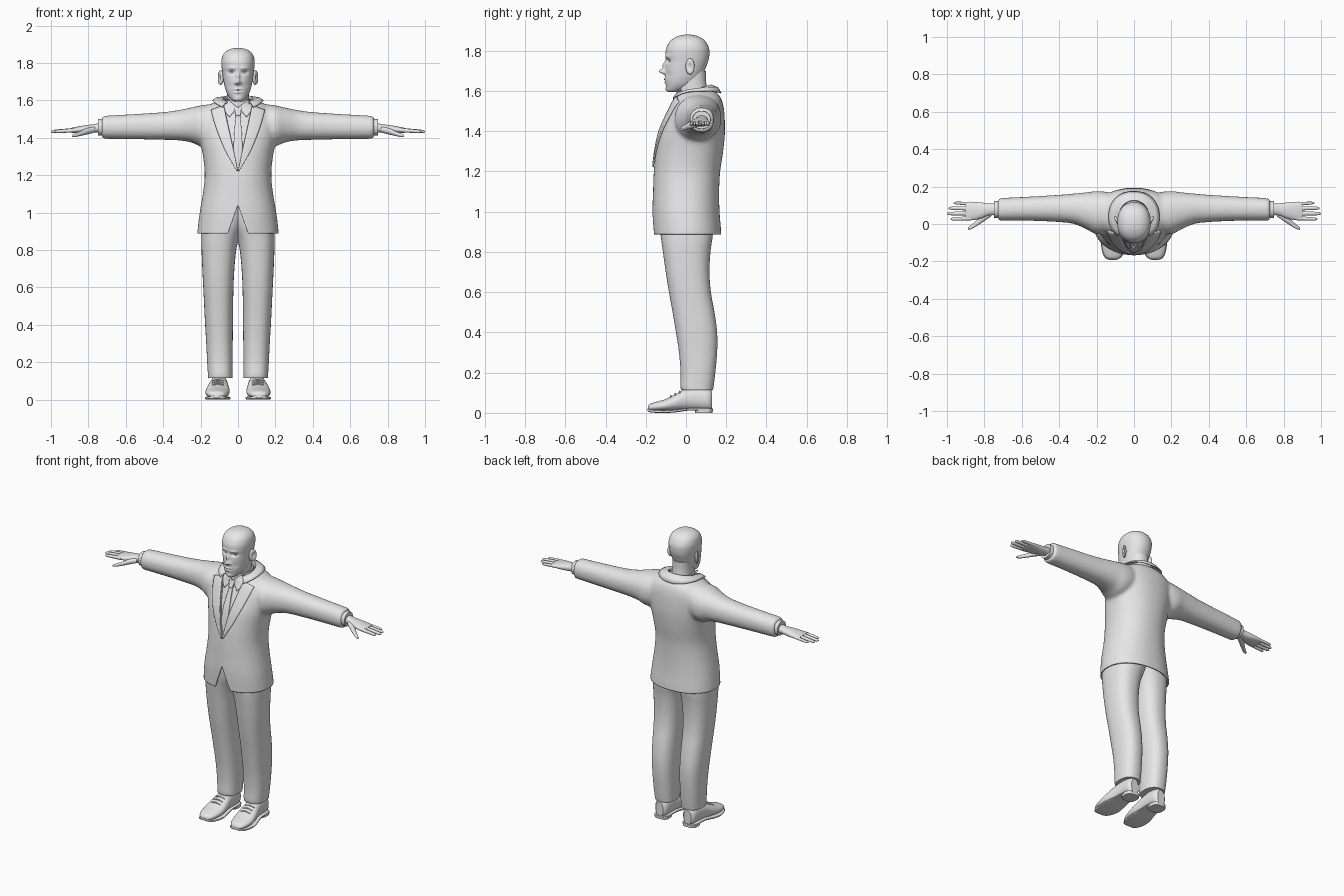
import bpy, bmesh, math
from mathutils import Vector
from mathutils.bvhtree import BVHTree

grey = bpy.data.materials.new("plain_grey")
grey.diffuse_color = (0.8, 0.8, 0.8, 1)
ORDER = {'x': (2, 0, 1), 'y': (0, 2, 1), 'z': (0, 1, 2)}


def finish(name, bm, mirror=False, solid=0, angle=40):
    """Turn a bmesh into a smooth shaded object, optionally mirrored or thickened."""
    me = bpy.data.meshes.new(name)
    bm.to_mesh(me)
    bm.free()
    me.materials.append(grey)
    for p in me.polygons:
        p.use_smooth = True
    me.set_sharp_from_angle(angle=math.radians(angle))
    ob = bpy.data.objects.new(name, me)
    bpy.context.collection.objects.link(ob)
    if solid:
        m = ob.modifiers.new("thickness", 'SOLIDIFY')
        m.thickness, m.offset = solid, -1
    if mirror:
        ob.modifiers.new("mirror", 'MIRROR').use_mirror_merge = False
    return ob


def smooth_path(pts, k):
    """Catmull-Rom interpolation through tuples."""
    out = []
    for i in range(len(pts) - 1):
        p0, p1, p2, p3 = (pts[max(i - 1, 0)], pts[i], pts[i + 1], pts[min(i + 2, len(pts) - 1)])
        for j in range(k):
            t = j / k
            out.append([0.5 * (2 * b + (c - a) * t + (2 * a - 5 * b + 4 * c - d) * t * t
                               + (3 * b - a - 3 * c + d) * t ** 3)
                        for a, b, c, d in zip(p0, p1, p2, p3)])
    return out + [list(pts[-1])]


def loft(bm, axis, secs, n=32, k=4, power=2.2, flip=1):
    """Skin rounded sections (t, a0, a1, b0, b1) placed along an axis."""
    rings = []
    o = ORDER[axis]
    for t, a0, a1, b0, b1 in smooth_path(secs, k):
        ring = []
        for i in range(n):
            w = 2 * math.pi * (i + 0.5) / n
            c, s = math.cos(w), math.sin(w)
            a = (a0 + a1) / 2 + (a1 - a0) / 2 * math.copysign(abs(c) ** (2 / power), c)
            b = (b0 + b1) / 2 + (b1 - b0) / 2 * math.copysign(abs(s) ** (2 / power), s)
            v = (a, b, t)
            ring.append(bm.verts.new((flip * v[o[0]], v[o[1]], v[o[2]])))
        rings.append(ring)
    faces = [bm.faces.new((p[i], p[(i + 1) % n], q[(i + 1) % n], q[i]))
             for p, q in zip(rings, rings[1:]) for i in range(n)]
    faces += [bm.faces.new(rings[0]), bm.faces.new(rings[-1])]
    bmesh.ops.recalc_face_normals(bm, faces=faces)
    return bm


def sym(rows):
    return [(z, -w, w, f, b) for z, w, f, b in rows]


def grid(bm, rows):
    """Quad sheet from rows of points."""
    vs = [[bm.verts.new(p) for p in r] for r in rows]
    for p, q in zip(vs, vs[1:]):
        for i in range(len(p) - 1):
            bm.faces.new((p[i], p[i + 1], q[i + 1], q[i]))
    return bm


def drape(name, tree, left, right, off, solid, mirror=False, m=8):
    """Cloth strip between two (x, z) rails, laid on the front of a surface."""
    rows = []
    for (x0, z0), (x1, z1) in zip(smooth_path(left, 6), smooth_path(right, 6)):
        row = []
        for j in range(m + 1):
            x, z = x0 + (x1 - x0) * j / m, z0 + (z1 - z0) * j / m
            hit = tree.ray_cast(Vector((x, -1, z)), Vector((0, 1, 0)))[0]
            hit = hit or tree.find_nearest(Vector((x, -0.05, z)))[0]
            row.append((x, hit.y - off, z))
        rows.append(row)
    bm = grid(bmesh.new(), rows)
    bm.normal_update()
    if sum(f.normal.y for f in bm.faces) > 0:
        bmesh.ops.reverse_faces(bm, faces=bm.faces)
    return finish(name, bm, mirror, solid)


# Jacket body and sleeves, fused into one skin
torso = [(0.85, 0.218, -0.16, 0.175), (0.9, 0.217, -0.163, 0.175), (1.0, 0.205, -0.167, 0.167),
         (1.1, 0.188, -0.164, 0.165), (1.2, 0.178, -0.16, 0.17), (1.3, 0.187, -0.15, 0.185),
         (1.4, 0.205, -0.13, 0.194), (1.5, 0.215, -0.088, 0.19), (1.55, 0.19, -0.065, 0.18),
         (1.58, 0.145, -0.05, 0.165), (1.6, 0.1, -0.04, 0.14), (1.615, 0.07, -0.03, 0.11)]
sleeve = [(0.05, -0.02, 0.14, 1.39, 1.58), (0.14, -0.045, 0.17, 1.365, 1.58),
          (0.2, -0.055, 0.176, 1.355, 1.573), (0.25, -0.03, 0.17, 1.375, 1.562),
          (0.32, 0.0, 0.163, 1.386, 1.548), (0.4, 0.01, 0.156, 1.389, 1.537),
          (0.55, 0.017, 0.147, 1.392, 1.527), (0.728, 0.018, 0.138, 1.394, 1.517)]
bm = loft(bmesh.new(), 'z', sym(torso), 48)
for side in (1, -1):
    loft(bm, 'x', sleeve, 32, flip=side)
raw = finish("jacket_raw", bm)
mod = raw.modifiers.new("fuse", 'REMESH')
mod.mode, mod.voxel_size = 'VOXEL', 0.01
mod = raw.modifiers.new("relax", 'SMOOTH')
mod.factor, mod.iterations = 0.5, 8
deps = bpy.context.evaluated_depsgraph_get()
skin = bpy.data.meshes.new_from_object(raw.evaluated_get(deps))
bpy.data.objects.remove(raw)
bm = bmesh.new()
bm.from_mesh(skin)
jacket_tree = BVHTree.FromBMesh(bm)

# Cut the hem, neck opening and front notches
bmesh.ops.bisect_plane(bm, geom=bm.verts[:] + bm.edges[:] + bm.faces[:], plane_co=(0, 0, 0.888),
                       plane_no=(0, 0, 1), clear_inner=True)
V_TOP, V_K, N_TOP, N_K = 1.225, 0.215, 1.04, 0.36
for apex, k in ((V_TOP, V_K), (N_TOP, -N_K)):
    for s in (1, -1):
        fs = [f for f in bm.faces if f.calc_center_median().y < 0.03
              and abs(f.calc_center_median().x) < 0.12]
        geom = list({e for f in fs for e in f.edges} | {v for f in fs for v in f.verts}) + fs
        bmesh.ops.bisect_plane(bm, geom=geom, plane_co=(0, 0, apex), plane_no=(s, 0, -k))


def is_open(c):
    if c.z > 1.5 and (c.x / 0.08) ** 2 + ((c.y - 0.04) / 0.085) ** 2 < 1:
        return True
    return c.y < 0.03 and (abs(c.x) < (c.z - V_TOP) * V_K or abs(c.x) < (N_TOP - c.z) * N_K)


bmesh.ops.delete(bm, geom=[f for f in bm.faces if is_open(f.calc_center_median())], context='FACES')
finish("jacket", bm, solid=0.008)

# Lapels and jacket collar
drape("lapel", jacket_tree, [(0.0, 1.222), (0.025, 1.34), (0.052, 1.46), (0.077, 1.575)],
      [(0.006, 1.222), (0.07, 1.335), (0.12, 1.46), (0.145, 1.55)], 0.010, 0.008, True)
rows = []
for i in range(49):
    w = math.radians(38 + 284 * i / 48)
    s, c = math.sin(w), math.cos(w)
    low = jacket_tree.find_nearest(Vector((0.13 * s, 0.045 - 0.128 * c, 1.59 - 0.04 * max(c, 0))))
    outer = low[0] + low[1] * 0.011
    top = Vector((0.084 * s, 0.043 - 0.086 * c, 1.605 - 0.022 * c))
    mid = (outer + top) / 2 + Vector((0.006 * s, -0.006 * c, 0.006))
    inner = Vector((0.076 * s, 0.043 - 0.078 * c, 1.565 - 0.02 * c))
    rows.append((outer, mid, top, inner))
finish("jacket_collar", grid(bmesh.new(), rows), solid=0.006, angle=60)

# Shirt front, collar flaps, neck band and tie
shirt = [(z, w * 0.9, f + 0.014, b - 0.016) for z, w, f, b in torso if 1.05 < z < 1.56]
shirt += [(1.58, 0.085, -0.045, 0.12), (1.6, 0.068, -0.042, 0.11)]
bm = loft(bmesh.new(), 'z', sym(shirt), 48)
shirt_tree = BVHTree.FromBMesh(bm)
finish("shirt", bm)
drape("shirt_collar", shirt_tree, [(0.004, 1.562), (0.03, 1.585), (0.058, 1.605)],
      [(0.046, 1.512), (0.068, 1.54), (0.08, 1.575)], 0.012, 0.006, True)
finish("neck_band", loft(bmesh.new(), 'z', sym([(1.55, 0.07, -0.05, 0.113),
                                              (1.608, 0.067, -0.048, 0.113)]), 40))
drape("tie_knot", shirt_tree, [(-0.02, 1.565), (-0.013, 1.522)],
      [(0.02, 1.565), (0.013, 1.522)], 0.016, 0.012)
drape("tie_blade", shirt_tree, [(-0.011, 1.525), (-0.022, 1.4), (-0.026, 1.2)],
      [(0.011, 1.525), (0.022, 1.4), (0.026, 1.2)], 0.01, 0.006)

# Neck and head
finish("neck", loft(bmesh.new(), 'z', sym([(1.53, 0.064, -0.035, 0.11), (1.6, 0.06, -0.042, 0.106),
                                         (1.65, 0.059, -0.05, 0.1), (1.7, 0.06, -0.05, 0.1)]), 40))
skull = [(1.594, 0.018, -0.085, -0.045), (1.604, 0.036, -0.096, -0.01), (1.63, 0.056, -0.1, 0.04),
         (1.66, 0.068, -0.104, 0.07), (1.69, 0.075, -0.104, 0.088), (1.72, 0.08, -0.102, 0.1),
         (1.75, 0.084, -0.1, 0.111), (1.78, 0.088, -0.102, 0.116), (1.81, 0.089, -0.099, 0.115),
         (1.84, 0.082, -0.085, 0.102), (1.86, 0.067, -0.065, 0.083), (1.874, 0.042, -0.037, 0.055),
         (1.88, 0.012, -0.01, 0.025)]
bm = loft(bmesh.new(), 'z', sym(skull), 128, 8)
# Face relief: x, z, spread x, spread z, push (negative is outward)
relief = [(0, 1.698, 0.011, 0.012, -0.033), (0, 1.728, 0.009, 0.02, -0.017),
          (0.014, 1.692, 0.007, 0.008, -0.010), (0.034, 1.75, 0.017, 0.010, 0.013),
          (0.034, 1.772, 0.022, 0.007, -0.005), (0, 1.659, 0.018, 0.005, -0.007),
          (0, 1.643, 0.016, 0.005, -0.007), (0, 1.651, 0.022, 0.0025, 0.005),
          (0, 1.608, 0.02, 0.012, -0.004), (0.045, 1.68, 0.016, 0.02, 0.004)]
for v in bm.verts:
    if v.co.y < -0.02:
        x, z = abs(v.co.x), v.co.z
        v.co.y += sum(d * math.exp(-((x - a) / p) ** 2 - ((z - b) / q) ** 2)
                      for a, b, p, q, d in relief)
finish("head", bm, angle=80)


def ball(name, centre, size, dent=0):
    bm = bmesh.new()
    bmesh.ops.create_uvsphere(bm, u_segments=24, v_segments=16, radius=1)
    for v in bm.verts:
        r = v.co.y ** 2 + v.co.z ** 2
        if v.co.x > 0:
            v.co.x -= dent * math.exp(-r * 4)
        v.co = Vector(centre) + Vector(a * b for a, b in zip(v.co, size))
        v.co.x += dent * 0.4 * (v.co.y - centre[1])
    return finish(name, bm, True, angle=80)


ball("eye", (0.034, -0.071, 1.75), (0.015, 0.014, 0.008))
ball("ear", (0.093, 0.02, 1.722), (0.014, 0.022, 0.04), 1.1)

# Shirt cuffs and hands
finish("shirt_cuff", loft(bmesh.new(), 'x', [(0.7, 0.03, 0.125, 1.41, 1.503),
                                           (0.748, 0.033, 0.122, 1.412, 1.5)], 32), True)
finish("palm", loft(bmesh.new(), 'x', [(0.72, 0.045, 0.11, 1.43, 1.485), (0.77, 0.046, 0.11, 1.427, 1.473),
                                     (0.81, 0.032, 0.114, 1.423, 1.468), (0.85, 0.022, 0.118, 1.424, 1.461),
                                     (0.885, 0.02, 0.119, 1.426, 1.454), (0.9, 0.026, 0.114, 1.43, 1.45)]), True)
for name, y, tip, r in (("index_finger", 0.031, 0.98, 0.0105), ("middle_finger", 0.057, 1.0, 0.011),
                        ("ring_finger", 0.083, 0.993, 0.0105), ("little_finger", 0.108, 0.965, 0.009)):
    secs = []
    for f, g in ((0, 1.05), (0.35, 1.0), (0.7, 0.9), (0.92, 0.72), (1, 0.25)):
        x, cy, cz = 0.865 + (tip - 0.865) * f, y + (y - 0.07) * 0.12 * f, 1.441 - 0.008 * f
        secs.append((x, cy - r * g, cy + r * g, cz - r * g, cz + r * g))
    finish(name, loft(bmesh.new(), 'x', secs, 14), True)
finish("thumb", loft(bmesh.new(), 'x', [(0.765, 0.04, 0.08, 1.428, 1.46), (0.805, 0.012, 0.06, 1.418, 1.452),
                                      (0.84, -0.011, 0.022, 1.41, 1.436), (0.87, -0.028, -0.004, 1.404, 1.424),
                                      (0.888, -0.031, -0.018, 1.403, 1.415)], 16), True)

# Trousers
finish("trouser_leg", loft(bmesh.new(), 'z', [
    (0.115, 0.03, 0.16, -0.024, 0.134), (0.135, 0.03, 0.161, -0.028, 0.138), (0.2, 0.029, 0.165, -0.027, 0.146),
    (0.3, 0.028, 0.17, -0.035, 0.155), (0.4, 0.027, 0.176, -0.05, 0.155), (0.5, 0.026, 0.181, -0.067, 0.142),
    (0.6, 0.024, 0.186, -0.085, 0.124), (0.7, 0.019, 0.191, -0.101, 0.117), (0.8, 0.009, 0.195, -0.115, 0.122),
    (0.87, -0.008, 0.196, -0.125, 0.132), (0.95, -0.04, 0.19, -0.135, 0.14), (1.07, -0.06, 0.165, -0.14, 0.14)],
    36, power=2.4), True)

# Shoes with soles, heels and laces
finish("shoe", loft(bmesh.new(), 'y', [
    (-0.19, 0.094, 0.132, 0.014, 0.032), (-0.178, 0.072, 0.153, 0.01, 0.045), (-0.145, 0.056, 0.168, 0.008, 0.056),
    (-0.1, 0.046, 0.174, 0.008, 0.069), (-0.05, 0.046, 0.168, 0.009, 0.094), (0.0, 0.052, 0.156, 0.012, 0.12),
    (0.06, 0.054, 0.148, 0.012, 0.13), (0.11, 0.058, 0.144, 0.01, 0.122), (0.13, 0.075, 0.128, 0.012, 0.11)]), True)
finish("sole", loft(bmesh.new(), 'y', [
    (-0.192, 0.095, 0.132, 0.01, 0.022), (-0.178, 0.068, 0.157, 0.003, 0.018), (-0.14, 0.05, 0.172, 0.0, 0.014),
    (-0.09, 0.041, 0.177, 0.0, 0.014), (-0.04, 0.046, 0.17, 0.004, 0.018), (0.02, 0.052, 0.156, 0.012, 0.024),
    (0.1, 0.054, 0.15, 0.012, 0.024), (0.133, 0.075, 0.13, 0.012, 0.022)], power=5), True)
finish("heel", loft(bmesh.new(), 'z', [(0, 0.055, 0.149, 0.045, 0.132), (0.018, 0.053, 0.151, 0.043, 0.134)],
                    power=3), True)
for i in range(3):
    y, z = -0.075 + 0.022 * i, 0.083 + 0.011 * i
    finish("lace", loft(bmesh.new(), 'x', [(0.075, y - 0.004, y + 0.004, z - 0.01, z - 0.002),
                                         (0.107, y - 0.004, y + 0.004, z - 0.003, z + 0.006),
                                         (0.14, y - 0.004, y + 0.004, z - 0.01, z - 0.002)], 8), True)
